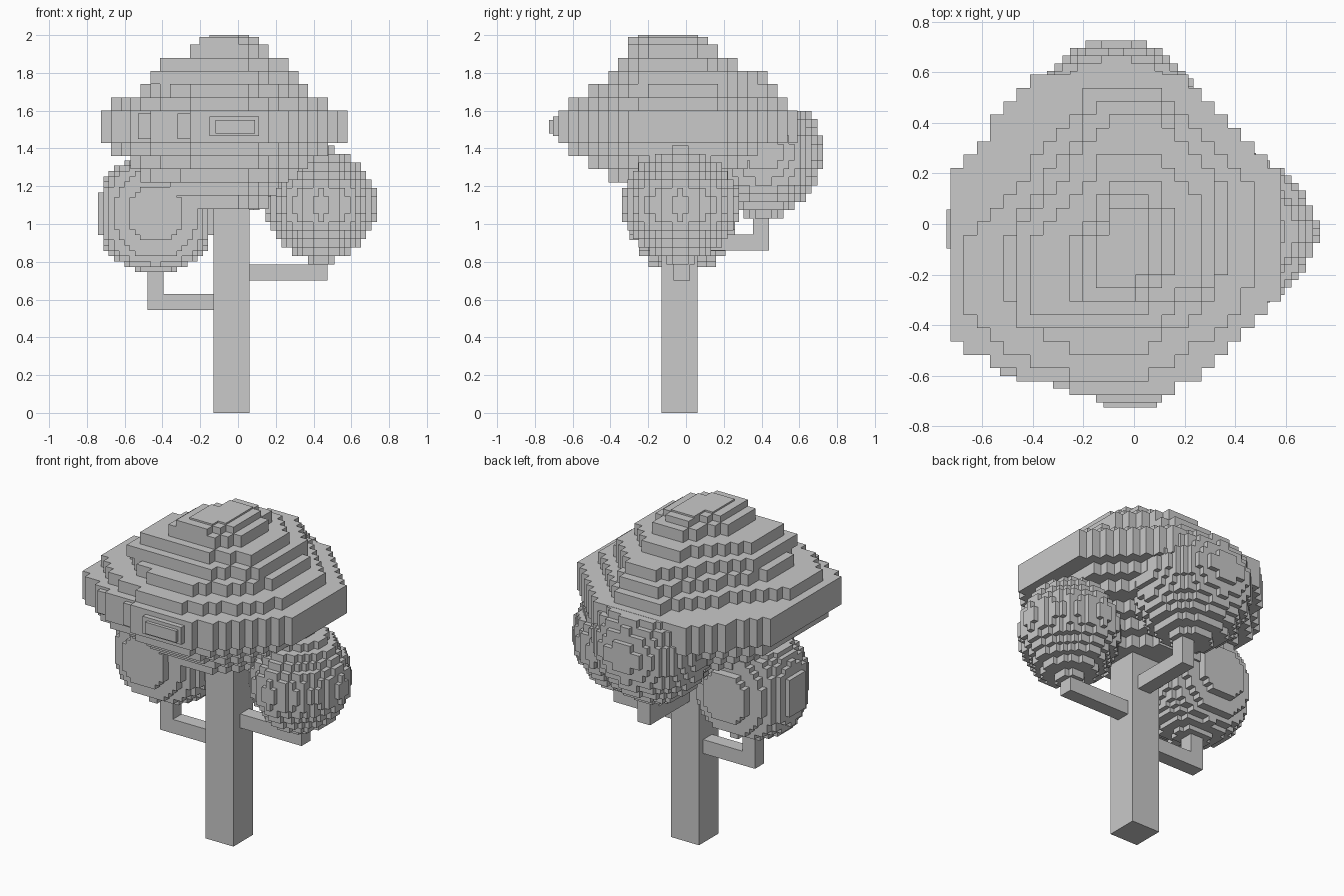
import bpy
import bmesh
from mathutils import Vector

cube = bpy.data.objects.get("Cube")
if cube:
    bpy.data.objects.remove(cube)

grey = bpy.data.materials.new("plain grey")
grey.use_nodes = True
colour = (0.585, 0.585, 0.585, 1)
grey.diffuse_color = colour
grey.node_tree.nodes["Principled BSDF"].inputs["Base Color"].default_value = colour


def finish(name, bm):
    mesh = bpy.data.meshes.new(name)
    bm.to_mesh(mesh)
    bm.free()
    mesh.materials.append(grey)
    obj = bpy.data.objects.new(name, mesh)
    bpy.context.collection.objects.link(obj)
    return obj


def box(name, low, high):
    low, high = Vector(low), Vector(high)
    bm = bmesh.new()
    bmesh.ops.create_cube(bm, size=1)
    for v in bm.verts:
        v.co = (low + high) / 2 + v.co * (high - low)
    return finish(name, bm)


def steps(low, high, size):
    count = max(1, round((high - low) / size))
    return [low + (high - low) * i / count for i in range(count + 1)]


def block_solid(name, edges, inside):
    """Stepped solid: keep grid cells whose centre passes the test, skin the outside."""
    counts = [len(e) - 1 for e in edges]
    filled = set()
    for i in range(counts[0]):
        for j in range(counts[1]):
            for k in range(counts[2]):
                cell = (i, j, k)
                centre = [(e[n] + e[n + 1]) / 2 for e, n in zip(edges, cell)]
                if inside(centre, cell):
                    filled.add(cell)
    bm = bmesh.new()
    corners = {}

    def corner(key):
        if key not in corners:
            corners[key] = bm.verts.new([e[n] for e, n in zip(edges, key)])
        return corners[key]

    for cell in filled:
        for axis in range(3):
            for side in (0, 1):
                near = list(cell)
                near[axis] += 2 * side - 1
                if tuple(near) in filled:
                    continue
                ring = []
                for a, b in ((0, 0), (1, 0), (1, 1), (0, 1)):
                    key = list(cell)
                    key[axis] += side
                    key[(axis + 1) % 3] += a
                    key[(axis + 2) % 3] += b
                    ring.append(corner(tuple(key)))
                bm.faces.new(ring if side else ring[::-1])
    bmesh.ops.dissolve_limit(bm, angle_limit=0.01, verts=bm.verts, edges=bm.edges)
    return finish(name, bm)


# Layer outlines inside a unit square, counter-clockwise from the left side
broad = [(0, .7), (0, .2), (.12, .09), (.43, 0), (.64, 0), (.74, .05),
         (.92, .22), (1, .32), (1, .7), (.71, 1), (.27, 1)]
slanted = [(0, .46), (0, .24), (.12, .11), (.40, 0), (.62, 0), (.9, .2),
           (1, .36), (1, .68), (.66, 1), (.44, 1)]
pointed = [(0, .45), (0, 0), (.64, 0), (1, .22), (1, .76), (.74, 1), (.46, 1)]

# Canopy layers: bottom height, x extent, y extent, outline
layers = [
    (1.08, -.41, .14, -.26, .23, broad),
    (1.15, -.46, .21, -.33, .30, broad),
    (1.22, -.52, .30, -.42, .37, broad),
    (1.29, -.57, .37, -.52, .48, broad),
    (1.36, -.67, .48, -.62, .53, broad),
    (1.43, -.725, .58, -.675, .59, broad),
    (1.60, -.67, .48, -.62, .53, slanted),
    (1.67, -.52, .37, -.52, .48, slanted),
    (1.74, -.46, .32, -.42, .42, pointed),
    (1.81, -.41, .26, -.37, .28, pointed),
    (1.88, -.26, .16, -.31, .18, pointed),
    (1.95, -.20, .11, -.28, .13, pointed),
    (1.99, -.16, .06, -.25, .08, pointed),
]
heights = [row[0] for row in layers] + [2.0]


def in_layer(point, cell):
    z, x0, x1, y0, y1, ring = layers[cell[2]]
    u = (point[0] - x0) / (x1 - x0)
    v = (point[1] - y0) / (y1 - y0)
    return all((bx - ax) * (v - ay) >= (by - ay) * (u - ax)
               for (ax, ay), (bx, by) in zip(ring, ring[1:] + ring[:1]))


block_solid("main_canopy",
            (steps(-.725, .58, .052), steps(-.675, .59, .052), heights), in_layer)


# Smaller leaf clumps: stepped rounded solids, optionally cut flat on top
def clump(name, centre, radii, cells, powers, top=2):
    edges = [steps(c - r, c + r, s) for c, r, s in zip(centre, radii, cells)]

    def inside(point, cell):
        return point[2] < top and sum(
            (abs(p - c) / r) ** n
            for p, c, r, n in zip(point, centre, radii, powers)) < 1

    block_solid(name, edges, inside)


clump("left_clump", (.44, -.03, 1.10), (.295, .31, .315), (.028, .03, .045), (1.6, 1.55, 1.85))
clump("right_clump", (-.435, -.02, 1.055), (.305, .28, .31), (.028, .05, .028), (2.2, 2, 2.5))
clump("back_clump", (-.07, .41, 1.38), (.335, .315, .35), (.03, .03, .045), (2.3, 2, 1.65), 1.58)

# Raised panels on the front of the canopy
box("front_panel_outer", (-.53, -.60, 1.45), (-.375, -.45, 1.585))
box("front_panel_middle", (-.32, -.65, 1.45), (-.215, -.50, 1.585))
box("front_panel_wide", (-.15, -.705, 1.465), (.11, -.6, 1.57))
box("front_panel_wide_inset", (-.12, -.725, 1.48), (.09, -.6, 1.55))

# Trunk with three bent branches
box("trunk", (-.13, -.13, 0), (.06, .06, 1.15))
thin = (-.065, .02)
box("left_branch", (.05, thin[0], .70), (.475, thin[1], .785))
box("left_branch_riser", (.39, thin[0], .70), (.475, thin[1], .95))
box("right_branch", (-.48, thin[0], .545), (-.12, thin[1], .63))
box("right_branch_riser", (-.48, thin[0], .545), (-.395, thin[1], .9))
box("back_branch", (thin[0], .05, .86), (thin[1], .44, .945))
box("back_branch_riser", (thin[0], .355, .86), (thin[1], .44, 1.15))
